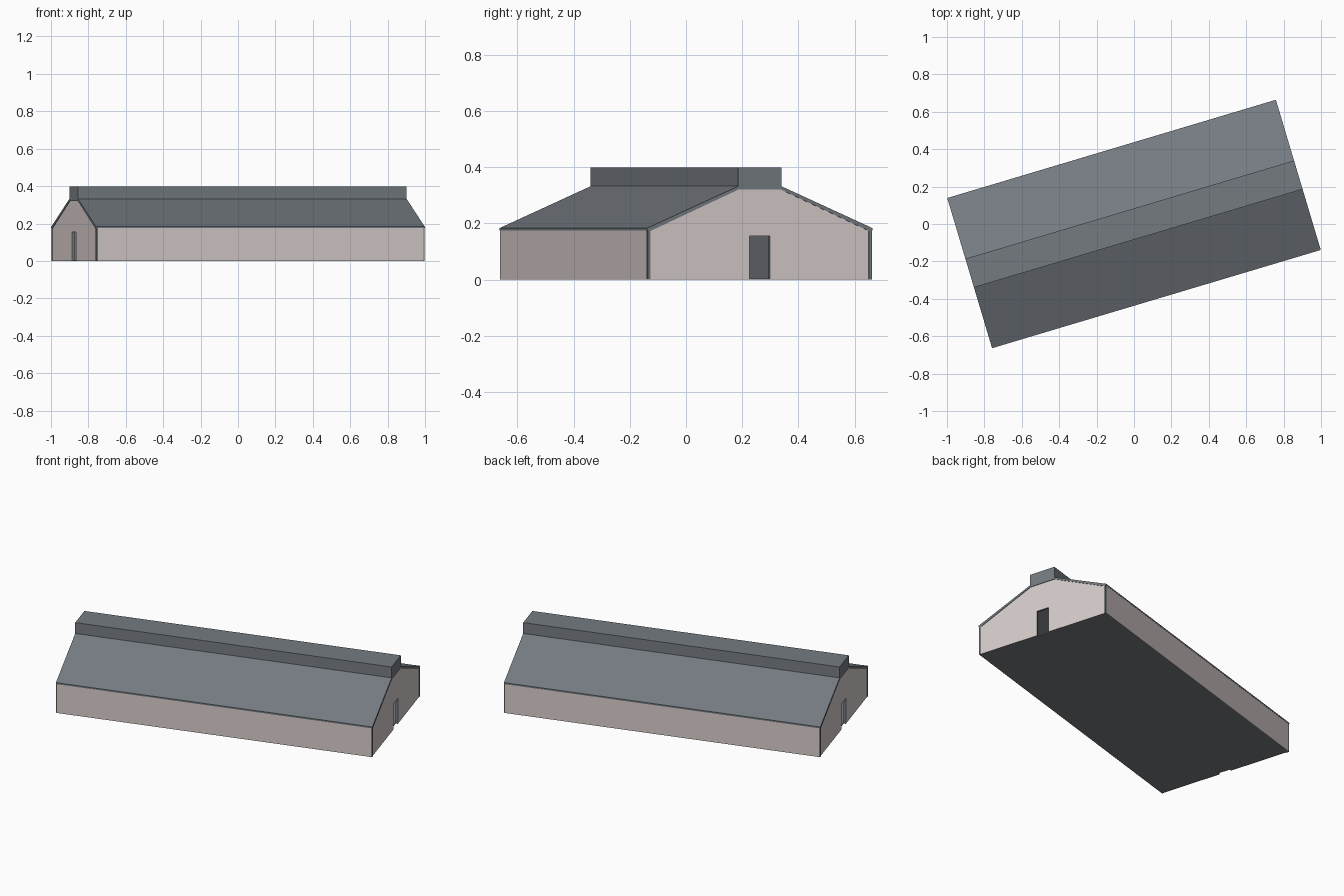
import bpy, bmesh, math
from mathutils import Matrix

if "Cube" in bpy.data.objects:
    bpy.data.objects.remove(bpy.data.objects["Cube"])

ANGLE = math.atan2(0.525, 1.757)      # barn is turned on the grid
TURN = Matrix.Rotation(ANGLE, 4, 'Z')
L, W = 0.917, 0.418                   # half length, half width
EAVE, DECK, TOP = 0.184, 0.332, 0.398
RIDGE, T = 0.08, 0.011                # half ridge width, shell thickness


def material(name, rgb):
    m = bpy.data.materials.new(name)
    m.diffuse_color = (*rgb, 1)
    m.use_nodes = True
    m.node_tree.nodes["Principled BSDF"].inputs["Base Color"].default_value = m.diffuse_color
    return m


metal = material("slate grey metal", (0.178, 0.198, 0.22))
wall = material("pale pink wall", (0.68, 0.61, 0.60))


def prism(name, profile, u0, u1, mats, rule=None):
    """Extrude a (v, z) cross-section along the barn from u0 to u1."""
    bm = bmesh.new()
    face = bm.faces.new([bm.verts.new((u0, v, z)) for v, z in profile])
    ext = bmesh.ops.extrude_face_region(bm, geom=[face])
    verts = [g for g in ext["geom"] if isinstance(g, bmesh.types.BMVert)]
    bmesh.ops.translate(bm, verts=verts, vec=(u1 - u0, 0, 0))
    bmesh.ops.recalc_face_normals(bm, faces=bm.faces)
    bm.normal_update()
    if rule:
        for f in bm.faces:
            f.material_index = rule(f)
    bm.transform(TURN)
    me = bpy.data.meshes.new(name)
    bm.to_mesh(me)
    bm.free()
    for m in mats:
        me.materials.append(m)
    ob = bpy.data.objects.new(name, me)
    bpy.context.collection.objects.link(ob)
    return ob


def rect(v0, v1, z0, z1):
    return [(v0, z0), (v1, z0), (v1, z1), (v0, z1)]


def mirrored(half):
    return half + [(-v, z) for v, z in reversed(half)]


# Metal shell: side walls and roof in one hollow section
S = W - 0.002
outer = mirrored([(S, 0), (S, EAVE), (RIDGE, DECK)])
inner = mirrored([(S - T, 0), (S - T, EAVE - T), (RIDGE - 0.003, DECK - T)])
prism("roof_shell", outer + inner[::-1], -L, L, [metal])

# Raised ridge box and floor
prism("ridge_box", rect(-RIDGE, RIDGE, DECK - T, TOP), -L, L, [metal])
prism("floor", rect(-S + T, S - T, 0, 0.006), -L + 0.016, L - 0.016, [metal])

for side, label in ((-1, "front"), (1, "back")):
    # Pale cladding on the long walls, thin eave strip above it
    prism(label + "_cladding", rect(side * (S - 0.001), side * W, 0, 0.175),
          -L + 0.007, L - 0.007, [wall])
    prism(label + "_eave", rect(side * (S - 0.001), side * (W + 0.001), 0.175, EAVE),
          -L, L, [metal])

# Gable walls with a doorway, metal lining on the inside
G = S - T
gable = mirrored([(0.038, 0.155), (0.038, 0), (G, 0), (G, EAVE - T), (RIDGE - 0.003, DECK - T)])
for side, label in ((-1, "left"), (1, "right")):
    prism(label + "_gable", gable, side * (L - 0.016), side * (L - 0.003), [wall, metal],
          lambda f: 0 if f.normal.x * side > 0.5 else 1)
